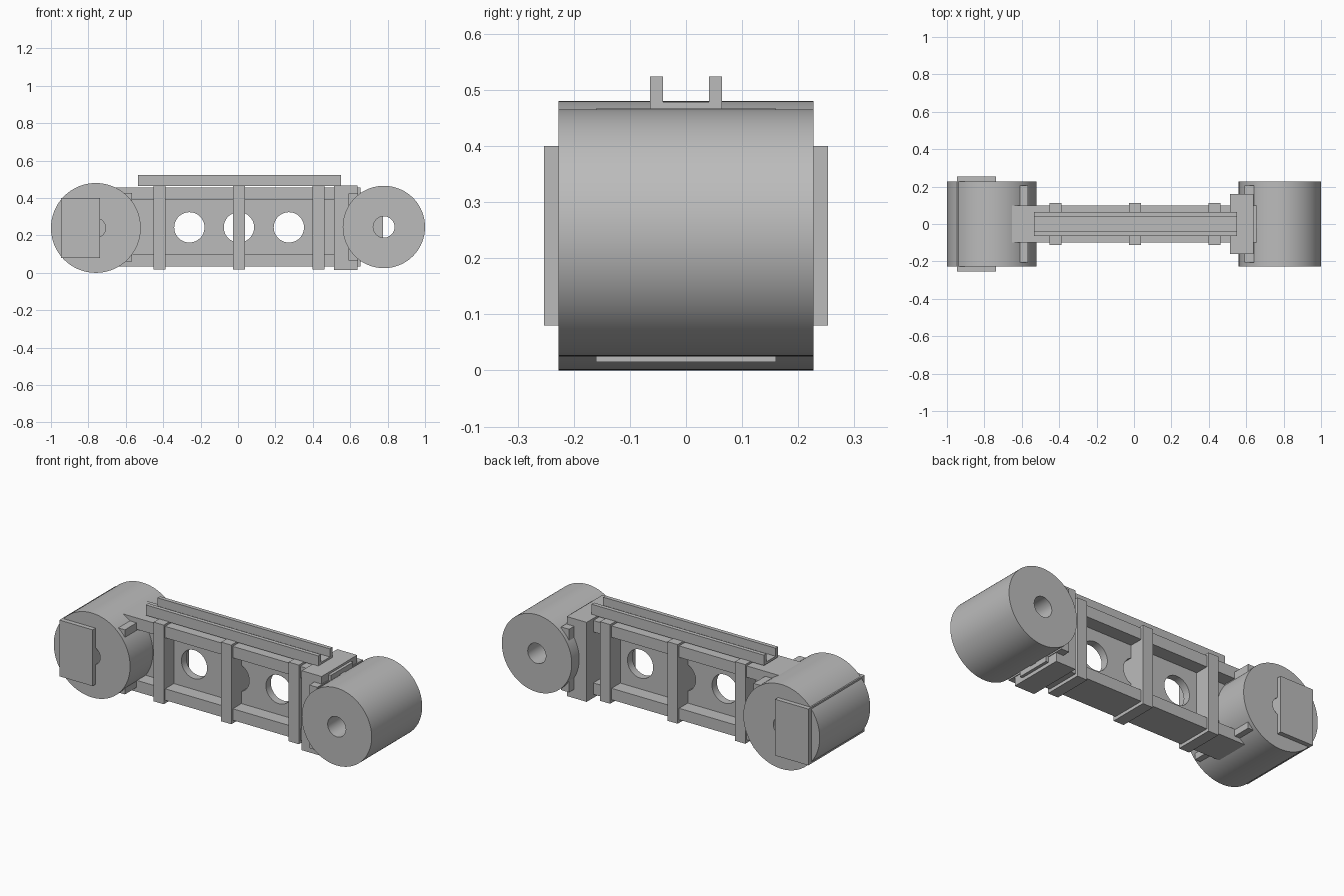
import bpy
import bmesh
import math

cube = bpy.data.objects.get("Cube")
if cube:
    bpy.data.objects.remove(cube, do_unlink=True)

GREY = (0.5, 0.5, 0.5, 1.0)
mat = bpy.data.materials.new("plain_grey")
mat.use_nodes = True
mat.diffuse_color = GREY
bsdf = next(n for n in mat.node_tree.nodes if n.type == 'BSDF_PRINCIPLED')
bsdf.inputs["Base Color"].default_value = GREY


def finish(name, bm):
    bmesh.ops.recalc_face_normals(bm, faces=bm.faces)
    mesh = bpy.data.meshes.new(name)
    bm.to_mesh(mesh)
    bm.free()
    mesh.materials.append(mat)
    obj = bpy.data.objects.new(name, mesh)
    bpy.context.collection.objects.link(obj)
    return obj


def box(name, x, z, half_y):
    """Box spanning x and z ranges, symmetric in y."""
    bm = bmesh.new()
    bmesh.ops.create_cube(bm, size=1)
    for v in bm.verts:
        v.co.x = x[v.co.x > 0]
        v.co.y = half_y if v.co.y > 0 else -half_y
        v.co.z = z[v.co.z > 0]
    return finish(name, bm)


def activate(obj):
    bpy.ops.object.select_all(action='DESELECT')
    obj.select_set(True)
    bpy.context.view_layer.objects.active = obj


def tube(name, x, z, radius, bore, half_y, segments=96):
    """Bored cylinder lying along y, made as closed rings of quads."""
    bm = bmesh.new()
    rings = []
    for r, y in ((radius, -half_y), (radius, half_y), (bore, half_y), (bore, -half_y)):
        ring = []
        for i in range(segments):
            a = 2 * math.pi * i / segments
            ring.append(bm.verts.new((x + r * math.cos(a), y, z + r * math.sin(a))))
        rings.append(ring)
    for k in range(4):
        a, b = rings[k], rings[(k + 1) % 4]
        for i in range(segments):
            j = (i + 1) % segments
            bm.faces.new((a[i], a[j], b[j], b[i]))
    obj = finish(name, bm)
    activate(obj)
    bpy.ops.object.shade_smooth_by_angle(angle=math.radians(30))
    return obj


MID = 0.243

# End drums with their bores
tube("right_drum", -0.76, 0.24, 0.24, 0.052, 0.227)
tube("left_drum", 0.78, 0.245, 0.22, 0.057, 0.227)

# Block passing through the right drum
box("drum_cross_block", (-0.947, -0.738), (0.08, 0.40), 0.253)

# Central web with lightening holes
web = box("web", (-0.775, 0.775), (0.06, 0.43), 0.022)
for x in (-0.26, 0.005, 0.272):
    bpy.ops.mesh.primitive_cylinder_add(vertices=64, radius=0.081, depth=0.3,
                                        location=(x, 0, MID),
                                        rotation=(math.pi / 2, 0, 0))
    cutter = bpy.context.object
    cutter.name = "hole_cutter"
    cutter.hide_render = True
    mod = web.modifiers.new("hole", 'BOOLEAN')
    mod.operation = 'DIFFERENCE'
    mod.solver = 'EXACT'
    mod.object = cutter
    activate(web)
    bpy.ops.object.modifier_apply(modifier=mod.name)
    bpy.data.objects.remove(cutter, do_unlink=True)
activate(web)
bpy.ops.object.shade_smooth_by_angle(angle=math.radians(30))

# Upper and lower flanges
box("top_flange", (-0.655, 0.655), (0.39, 0.455), 0.10)
box("bottom_flange", (-0.655, 0.655), (0.035, 0.10), 0.10)

# Vertical ribs
for name, x in (("right", -0.42), ("middle", 0.005), ("left", 0.43)):
    box(name + "_rib", (x - 0.032, x + 0.032), (0.017, 0.467), 0.113)

# End plates and the heavier block beside the left drum
box("right_end_plate", (-0.612, -0.568), (0.06, 0.427), 0.205)
box("left_end_plate", (0.592, 0.642), (0.065, 0.424), 0.205)
box("left_end_block", (0.513, 0.638), (0.015, 0.467), 0.16)

# U-shaped rail on top, extruded along x from its cross-section
bm = bmesh.new()
half = [(0.041, 0.478), (0.041, 0.524), (0.064, 0.524), (0.064, 0.465)]
profile = half + [(-y, z) for y, z in reversed(half)]
face = bm.faces.new([bm.verts.new((-0.535, y, z)) for y, z in profile])
ext = bmesh.ops.extrude_face_region(bm, geom=[face], use_keep_orig=True)
new_verts = [g for g in ext["geom"] if isinstance(g, bmesh.types.BMVert)]
bmesh.ops.translate(bm, verts=new_verts, vec=(1.085, 0, 0))
finish("top_rail", bm)
